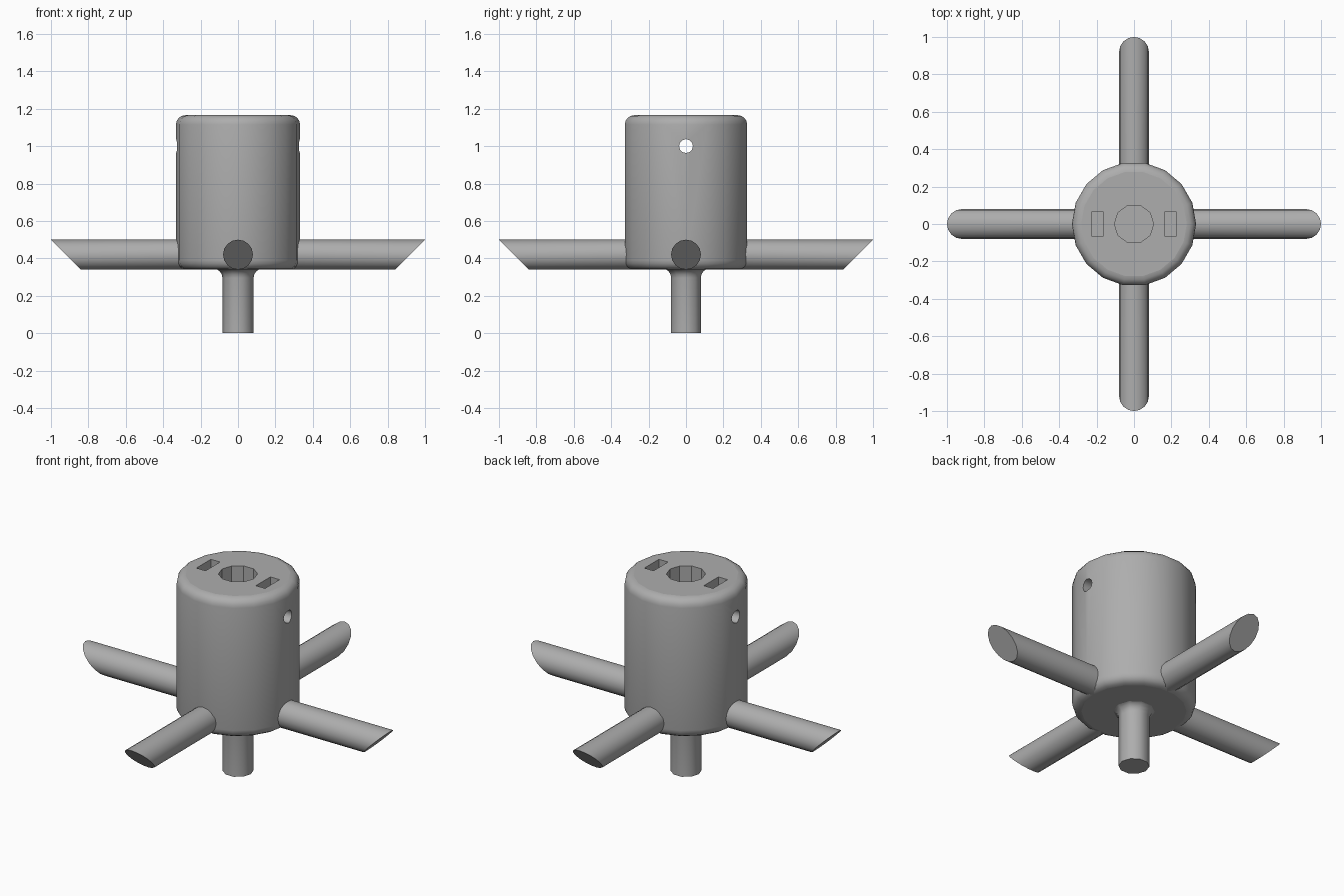
import bpy
import bmesh
from math import cos, sin, pi, radians
from mathutils import Matrix

if "Cube" in bpy.data.objects:
    bpy.data.objects.remove(bpy.data.objects["Cube"])

grey = bpy.data.materials.new("plain_grey")
grey.use_nodes = True
colour = (0.42, 0.42, 0.42, 1)
grey.diffuse_color = colour
grey.node_tree.nodes["Principled BSDF"].inputs["Base Color"].default_value = colour


def loft(name, rings):
    """Skin a list of equal vertex rings and cap both ends."""
    bm = bmesh.new()
    loops = [[bm.verts.new(p) for p in ring] for ring in rings]
    n = len(loops[0])
    for a, b in zip(loops, loops[1:]):
        for i in range(n):
            j = (i + 1) % n
            bm.faces.new((a[i], a[j], b[j], b[i]))
    bm.faces.new(loops[0])
    bm.faces.new(loops[-1])
    bmesh.ops.recalc_face_normals(bm, faces=bm.faces)
    mesh = bpy.data.meshes.new(name)
    bm.to_mesh(mesh)
    bm.free()
    obj = bpy.data.objects.new(name, mesh)
    mesh.materials.append(grey)
    bpy.context.collection.objects.link(obj)
    return obj


def lathe(name, profile, sides):
    turns = [2 * pi * i / sides for i in range(sides)]
    return loft(name, [[(r * cos(t), r * sin(t), z) for t in turns] for r, z in profile])


def activate(obj):
    bpy.ops.object.select_all(action="DESELECT")
    obj.select_set(True)
    bpy.context.view_layer.objects.active = obj


def smooth(obj, angle):
    activate(obj)
    bpy.ops.object.shade_smooth_by_angle(angle=radians(angle))
    for face in obj.data.polygons:
        if abs(face.normal.z) > 0.99:
            face.use_smooth = False


def cut(obj, cutter):
    cutter.hide_render = True
    mod = obj.modifiers.new("cut", "BOOLEAN")
    mod.operation = "DIFFERENCE"
    mod.solver = "EXACT"
    mod.object = cutter
    activate(obj)
    bpy.ops.object.modifier_apply(modifier=mod.name)
    bpy.data.objects.remove(cutter)


# Hub drum with rounded rims
R, LOW, HIGH, B = 0.332, 0.34, 1.165, 0.05
arc = [pi / 2 * i / 4 for i in range(5)]
profile = [(R - B + B * sin(a), LOW + B - B * cos(a)) for a in arc]
profile += [(R - B + B * cos(a), HIGH - B + B * sin(a)) for a in arc]
hub = lathe("hub", profile, 18)

# Central bore, nut slots and the cross hole
cut(hub, lathe("bore_cutter", [(0.105, 0.6), (0.105, 1.3)], 10))
for x in (-0.195, 0.195):
    corners = [(x + sx * 0.03, sy * 0.068) for sx, sy in ((-1, -1), (1, -1), (1, 1), (-1, 1))]
    cut(hub, loft("slot_cutter", [[(u, v, z) for u, v in corners] for z in (0.93, 1.3)]))
pin = lathe("pin_cutter", [(0.037, -0.5), (0.037, 0.5)], 12)
pin.data.transform(Matrix.Translation((0, 0, 1)) @ Matrix.Rotation(pi / 2, 4, "Y"))
cut(hub, pin)
smooth(hub, 32)

# Stem flaring into the underside of the hub
flare = [(0.133 - 0.05 * cos(a), 0.295 + 0.05 * sin(a)) for a in arc]
stem = lathe("stem", [(0.083, 0)] + flare, 10)
smooth(stem, 40)

# Four round spokes with slanted tips
SPOKE = 0.08
turns = [2 * pi * i / 16 for i in range(16)]
for k, side in enumerate(("left", "back", "right", "front")):
    inner = [(0.22, SPOKE * cos(t), 0.42 + SPOKE * sin(t)) for t in turns]
    tip = [(0.92 + SPOKE * sin(t), y, z) for t, (_, y, z) in zip(turns, inner)]
    spoke = loft(side + "_spoke", [inner, tip])
    spoke.data.transform(Matrix.Rotation(k * pi / 2, 4, "Z"))
    smooth(spoke, 40)
